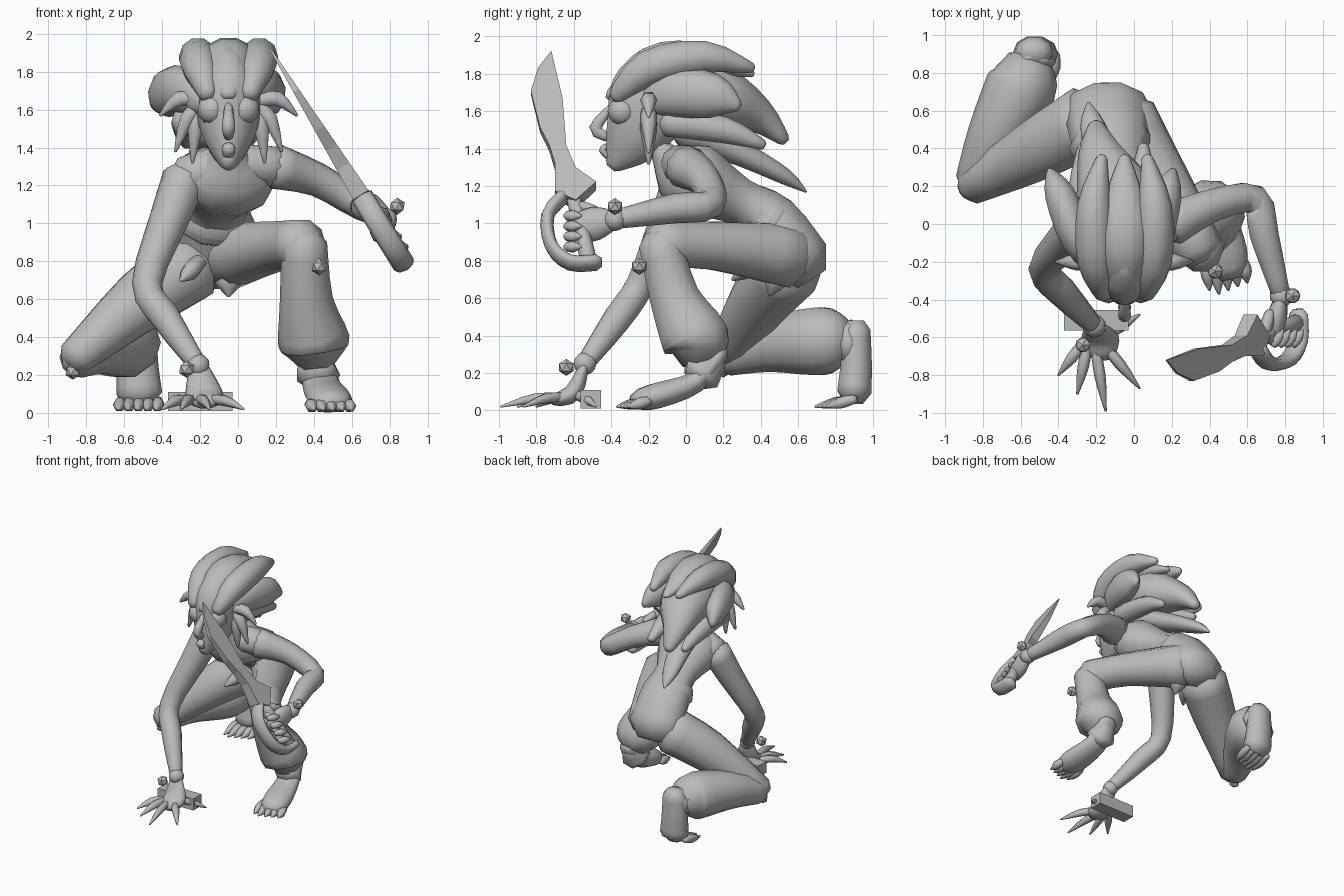
import bpy
import bmesh
from math import cos, sin, pi
from mathutils import Matrix, Vector

default = bpy.data.objects.get("Cube")
if default:
    bpy.data.objects.remove(default, do_unlink=True)

shade = (0.5, 0.5, 0.5, 1)
grey = bpy.data.materials.new("plain_grey")
grey.use_nodes = True
grey.diffuse_color = shade
grey.node_tree.nodes["Principled BSDF"].inputs["Base Color"].default_value = shade

RIGHTWARD, BACKWARD, UPWARD = Vector((1, 0, 0)), Vector((0, 1, 0)), Vector((0, 0, 1))
BLADE_SIDE = Vector((.85, 0, .53))  # faces away from the flat of the sword
MID = -.05  # centre plane of the head


def finish(name, bm, smooth=True):
    """Turn a finished bmesh into a grey object."""
    bmesh.ops.recalc_face_normals(bm, faces=bm.faces)
    for face in bm.faces:
        face.smooth = smooth
    mesh = bpy.data.meshes.new(name)
    bm.to_mesh(mesh)
    bm.free()
    mesh.materials.append(grey)
    obj = bpy.data.objects.new(name, mesh)
    bpy.context.scene.collection.objects.link(obj)


def smooth_path(rows, steps=3):
    """Pass a smooth curve through rows of position and radius."""
    points = [Vector(row) for row in rows]
    points = [points[0], *points, points[-1]]
    path = []
    for before, start, end, after in zip(points, points[1:], points[2:], points[3:]):
        leave, arrive = (end - before) / 2, (after - start) / 2
        for step in range(steps):
            t = step / steps
            u = 1 - t
            path.append(start * (u * u * (1 + t + t)) + end * (t * t * (1 + u + u))
                        + leave * (t * u * u) - arrive * (t * t * u))
    return path + [points[-1]]


def rounded_end(last, previous):
    """Small extra ring that rounds off the end of a path."""
    outward = (last.xyz - previous.xyz).normalized()
    return Vector((*(last.xyz + outward * last.w * .5), last.w * .55))


def loft(name, rows, side=RIGHTWARD, flat=1.0, sides=10):
    """Skin rings along a path; flat scales the depth against the width."""
    path = smooth_path(rows)
    path = [rounded_end(path[0], path[1]), *path, rounded_end(path[-1], path[-2])]
    bm = bmesh.new()
    rings = []
    for i, point in enumerate(path):
        tangent = (path[min(i + 1, len(path) - 1)].xyz - path[max(i - 1, 0)].xyz).normalized()
        across = (side - tangent * side.dot(tangent)).normalized()
        depth = tangent.cross(across) * flat
        angles = [2 * pi * k / sides for k in range(sides)]
        rings.append([bm.verts.new(point.xyz + (across * cos(a) + depth * sin(a)) * point.w)
                      for a in angles])
    for low, high in zip(rings, rings[1:]):
        for k in range(sides):
            bm.faces.new((low[k - 1], low[k], high[k], high[k - 1]))
    bm.faces.new(rings[0])
    bm.faces.new(rings[-1])
    finish(name, bm)


def spike(name, base, tip, radius, sag=0.0, side=RIGHTWARD):
    """Tapering finger, toe or small lock, bowed upward by sag."""
    base, tip = Vector(base), Vector(tip)
    middle = base.lerp(tip, .5) + UPWARD * sag
    loft(name, [(*base, radius * .8), (*middle, radius), (*tip, radius * .2)], side, sides=6)


def mirrored(rows, spread=1.0):
    return [(MID + (MID - x) * spread, *rest) for x, *rest in rows]


def ball(name, centre, radius, detail=1):
    bm = bmesh.new()
    bmesh.ops.create_icosphere(bm, subdivisions=detail, radius=radius,
                               matrix=Matrix.Translation(centre))
    finish(name, bm, detail > 1)


def on_blade(y, z):
    """Point on the slanted plane that holds the sword."""
    return Vector((.17 + .62 * (1.92 - z), y, z))


# Torso with neck, shoulders, and the cloth at the hips
loft("torso", [(-.14, .61, .8, .23), (-.13, .46, 1.01, .21), (-.1, .28, 1.12, .175),
               (-.06, .02, 1.25, .27), (MID, -.12, 1.37, .1), (MID, -.2, 1.5, .08)], flat=.75)
loft("shoulders", [(-.27, 0, 1.24, .12), (MID, -.04, 1.31, .11), (.2, .01, 1.3, .11)], BACKWARD)
loft("waistband", [(-.13, .44, 1.01, .22), (-.12, .4, 1.04, .21)], flat=.75)
spike("front_flap", (-.2, .4, .8), (-.3, .25, .7), .05)
spike("rear_flap", (MID, .5, .75), (MID, .45, .62), .07)

# Legs in wide trousers
loft("left_thigh", [(-.05, .55, .83, .18), (.2, .15, .88, .135), (.34, -.14, .89, .135)])
loft("left_trouser", [(.35, -.14, .9, .12), (.36, -.06, .6, .14),
                      (.4, .05, .38, .19), (.41, .06, .3, .14)])
loft("right_thigh", [(-.25, .55, .77, .19), (-.5, .4, .6, .17), (-.86, .2, .29, .1)], BACKWARD)
loft("right_trouser", [(-.85, .22, .28, .1), (-.74, .45, .35, .15),
                       (-.6, .72, .37, .19), (-.58, .83, .37, .15)])

# Feet: one flat on the ground, one raised on its toes
loft("left_foot", [(.42, .18, .3, .08), (.44, .05, .15, .1),
                   (.48, -.15, .08, .12), (.5, -.24, .06, .1)], flat=.6)
loft("right_foot", [(-.53, .91, .43, .1), (-.53, .91, .25, .11), (-.52, .9, .1, .12)], flat=.8)
loft("left_ankle_frill", [(.42, .15, .28, .08), (.42, .08, .2, .12)], sides=7)
loft("right_ankle_frill", [(-.55, .82, .36, .1), (-.54, .88, .36, .13)], sides=7)
for toe in range(-2, 3):
    spread = toe * .05
    shorter = abs(toe + 1) * .02
    spike("left_toe", (.48 + spread, -.2, .05), (.5 + spread, -.37 + shorter, .02), .035)
    spike("right_toe", (-.52 + spread, .9, .06), (-.53 + spread, .69 + shorter, .02), .035)

# Arms
right_wrist = Vector((-.21, -.54, .25))
left_wrist = Vector((.78, -.38, 1.02))
loft("right_arm", [(-.28, -.01, 1.24, .12), (-.36, -.09, 1.03, .105), (-.48, -.24, .68, .08),
                   (-.38, -.36, .5, .08), (*right_wrist, .05)])
loft("left_arm", [(.2, 0, 1.3, .12), (.42, .1, 1.23, .09), (.64, .13, 1.1, .08),
                  (.69, -.06, 1.08, .08), (*left_wrist, .05)], UPWARD)

# Hand spread on the ground, with a block under its heel
loft("right_hand", [(*right_wrist, .05), (-.18, -.6, .1, .1), (-.17, -.68, .06, .08)], flat=.5)
for tip in ((-.4, -.8), (-.3, -.9), (-.15, -.99), (.03, -.87)):
    spike("right_finger", (-.18 + tip[0] * .2, -.62, .07), (*tip, .02), .03, .02)
spike("right_thumb", (-.16, -.6, .09), (.03, -.48, .02), .03, .01, BACKWARD)
block = bmesh.new()
bmesh.ops.create_cube(block, size=.1, matrix=Matrix.Translation((-.2, -.51, .06))
                      @ Matrix.Diagonal((3.4, 1.1, 1, 1)))
finish("ground_block", block, False)

# Hand gripping the sword
loft("left_hand", [(*left_wrist, .05), (.76, -.48, 1, .09), (.74, -.59, .97, .08)], UPWARD, .6)
for finger in range(4):
    root = Vector((.68, -.56, 1.06)) + Vector((.035, 0, -.055)) * finger
    knuckle = root + Vector((.06, -.08, -.02))
    spike("left_finger", root, knuckle, .036)
    spike("left_fingertip", knuckle, knuckle + Vector((.05, .08, 0)), .03, 0, UPWARD)
spike("left_thumb", (.72, -.47, 1.06), (.68, -.62, 1.11), .035)

# Bracelets and beads
ball("right_bracelet", right_wrist, .062, 2)
ball("left_bracelet", left_wrist, .062, 2)
for place in (right_wrist + Vector((-.06, -.1, -.02)), left_wrist + Vector((.06, 0, .07)),
              Vector((.43, -.25, .77)), Vector((-.87, .2, .22))):
    ball("bead", place, .045)

# Sword blade, thin at the tip and thick at the hilt
outline = [(-.72, 1.92), (-.66, 1.66), (-.64, 1.4), (-.59, 1.28), (-.48, 1.2), (-.59, 1.1),
           (-.7, 1.15), (-.7, 1.3), (-.73, 1.4), (-.78, 1.5), (-.83, 1.7), (-.79, 1.83)]
blade = bmesh.new()
layers = []
for sign in (-1, 1):
    layers.append([blade.verts.new(on_blade(y, z) + BLADE_SIDE * sign * .055 * (2 - z))
                   for y, z in outline])
    blade.faces.new(layers[-1])
for i in range(len(outline)):
    blade.faces.new((layers[0][i - 1], layers[0][i], layers[1][i], layers[1][i - 1]))
bmesh.ops.triangulate(blade, faces=[f for f in blade.faces if len(f.verts) > 4])
finish("sword_blade", blade, False)

# Knuckle guard and grip
guard = [(-.66, 1.14), (-.74, 1.04), (-.72, .88), (-.62, .79), (-.48, .79)]
loft("knuckle_guard", [(*on_blade(y, z), .06) for y, z in guard], BLADE_SIDE, .6, 8)
loft("sword_grip", [(*on_blade(-.6, 1.14), .04), (*on_blade(-.52, .8), .045)], BACKWARD)

# Head and face
loft("head", [(MID, -.39, 1.31, .04), (MID, -.3, 1.43, .125), (MID, -.22, 1.58, .17),
              (MID, -.2, 1.75, .16), (MID, -.18, 1.88, .09)], flat=1.25)
loft("nose", [(MID, -.39, 1.63, .02), (MID, -.485, 1.51, .035), (MID, -.42, 1.46, .025)])
loft("lips", [(MID, -.43, 1.41, .03), (MID, -.445, 1.39, .035), (MID, -.42, 1.36, .03)], flat=.6)
for sign in (-1, 1):
    ball("eye_socket", (MID + sign * .085, -.34, 1.6), .08, 2)

# Crest locks over the crown and beside it
loft("middle_crest", [(MID, -.4, 1.68, .05), (MID, -.2, 1.86, .12),
                      (MID, .05, 1.88, .13), (MID, .35, 1.8, .03)], flat=.7)
crest = [(-.16, -.37, 1.68, .05), (-.2, -.2, 1.83, .1), (-.21, .1, 1.89, .09), (-.17, .35, 1.83, .03)]
side_lock = [(-.19, -.24, 1.64, .07), (-.3, -.08, 1.7, .13), (-.39, .15, 1.68, .12), (-.44, .27, 1.63, .04)]
loft("right_crest", crest)
loft("left_crest", mirrored(crest))
loft("right_side_lock", side_lock, UPWARD, .7)
loft("left_side_lock", mirrored(side_lock, .65), UPWARD, .7)

# Mane down the back
loft("upper_mane", [(-.07, -.1, 1.68, .2), (-.1, .15, 1.68, .21), (-.18, .38, 1.58, .12),
                    (-.2, .52, 1.45, .045)], flat=.85)
loft("long_lock", [(-.1, 0, 1.5, .14), (-.16, .3, 1.37, .1), (-.22, .53, 1.25, .065),
                   (-.24, .64, 1.17, .01)], flat=.7)
for x in (-.27, .05):
    loft("lower_lock", [(x, -.1, 1.54, .08), (x, .2, 1.5, .075), (x, .41, 1.42, .03)])

# Small locks beside the face
for reach, low in ((.36, 1.57), (.28, 1.38), (.19, 1.32)):
    for sign in (-1, 1):
        spike("face_lock", (MID + sign * .16, -.2, 1.5 + reach * .4),
              (MID + sign * reach, -.2, low), .045, .05, BACKWARD)
